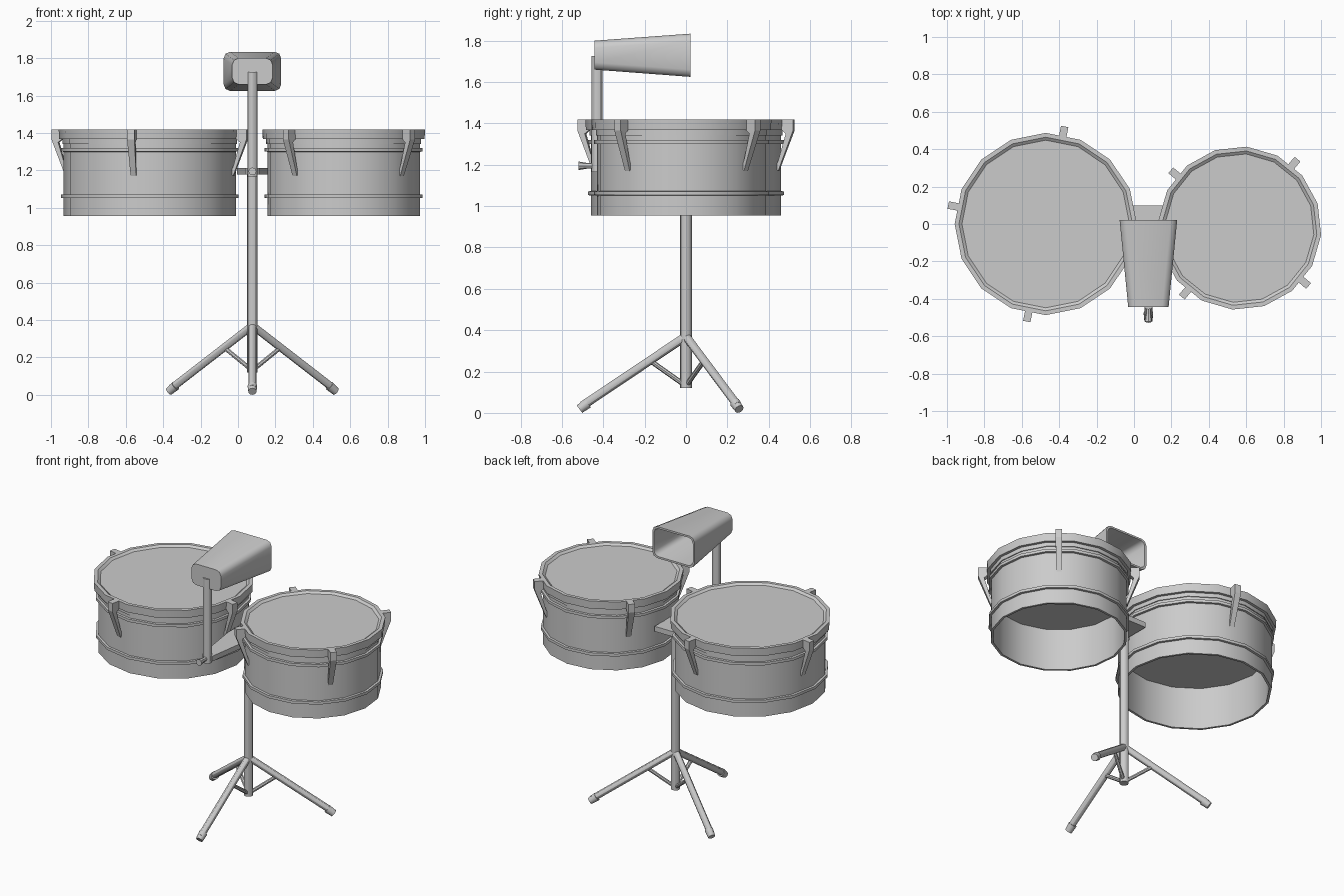
import bpy, bmesh
from math import sin, cos, pi, radians
from mathutils import Vector

if "Cube" in bpy.data.objects:
    bpy.data.objects.remove(bpy.data.objects["Cube"])


def make(name, verts, faces, smooth=True):
    me = bpy.data.meshes.new(name)
    me.from_pydata([tuple(v) for v in verts], [], faces)
    bm = bmesh.new()
    bm.from_mesh(me)
    bmesh.ops.recalc_face_normals(bm, faces=bm.faces)
    bm.to_mesh(me)
    bm.free()
    if smooth:
        me.polygons.foreach_set("use_smooth", [True] * len(me.polygons))
        me.set_sharp_from_angle(angle=radians(30))
    ob = bpy.data.objects.new(name, me)
    bpy.context.scene.collection.objects.link(ob)
    return ob


def ring(name, center, rot, profile, n=16):
    """Closed (r, z) profile revolved around a vertical axis."""
    m = len(profile)
    verts = [(center[0] + r * cos(rot + 2 * pi * i / n),
              center[1] + r * sin(rot + 2 * pi * i / n), z)
             for i in range(n) for r, z in profile]
    faces = [(i * m + j, (i + 1) % n * m + j, (i + 1) % n * m + (j + 1) % m, i * m + (j + 1) % m)
             for i in range(n) for j in range(m)]
    return make(name, verts, faces)


def rod(name, a, b, r1, r2=None, n=12):
    """Capped cylinder or cone between two points."""
    a, b = Vector(a), Vector(b)
    r2 = r1 if r2 is None else r2
    q = (b - a).to_track_quat('Z', 'Y')
    verts = []
    for p, r in ((a, r1), (b, r2)):
        verts += [p + q @ Vector((r * cos(2 * pi * i / n), r * sin(2 * pi * i / n), 0)) for i in range(n)]
    faces = [(i, (i + 1) % n, n + (i + 1) % n, n + i) for i in range(n)]
    faces += [tuple(range(n)), tuple(range(n, 2 * n))]
    return make(name, verts, faces)


def rect(r0, r1, z0, z1):
    return [(r0, z0), (r1, z0), (r1, z1), (r0, z1)]


def drum(name, c, r, rot, lug_angle):
    # shell, head and hoops
    ring(name + "_shell", c, rot, rect(r - 0.015, r, 0.955, 1.385))
    n = 16
    rh = r + 0.003
    head = []
    for z in (1.23, 1.408):
        rr = r - 0.01 if z < 1.3 else rh
        head += [(c[0] + rr * cos(rot + 2 * pi * i / n), c[1] + rr * sin(rot + 2 * pi * i / n), z)
                 for i in range(n)]
    # straight-sided plug keeps the head inside the shell
    head = [(c[0] + (x - c[0]) * (r - 0.01) / (rh if z > 1.3 else r - 0.01),
             c[1] + (y - c[1]) * (r - 0.01) / (rh if z > 1.3 else r - 0.01), z) for x, y, z in head]
    make(name + "_head", head, [(i, (i + 1) % n, n + (i + 1) % n, n + i) for i in range(n)]
         + [tuple(range(n)), tuple(range(n, 2 * n))])
    ring(name + "_hoop", c, rot, [(r - 0.012, 1.368), (r + 0.024, 1.368), (r + 0.027, 1.42),
                                  (r + 0.004, 1.42), (r - 0.012, 1.408)])
    ring(name + "_collar", c, rot, rect(r - 0.005, r + 0.006, 1.342, 1.37))
    for k, z in enumerate((1.062, 1.31)):
        ring(f"{name}_band_{k}", c, rot, [(r - 0.005, z - 0.011), (r + 0.014, z - 0.009),
                                          (r + 0.014, z + 0.009), (r - 0.005, z + 0.011)])
    # tension claws: slanted hook profile extruded sideways
    prof = [(r + 0.01, 1.42), (r + 0.071, 1.42), (r + 0.071, 1.365), (r - 0.003, 1.17),
            (r - 0.018, 1.185), (r - 0.003, 1.22), (r + 0.035, 1.35), (r + 0.01, 1.372)]
    m = len(prof)
    for k in range(4):
        a = radians(lug_angle + 90 * k)
        d, s = Vector((cos(a), sin(a), 0)), Vector((-sin(a), cos(a), 0))
        verts = []
        for side in (-1, 1):
            for p, z in prof:
                w = 0.02 if z > 1.3 else 0.015
                verts.append(Vector((c[0], c[1], z)) + d * p + s * side * w)
        faces = [(j, (j + 1) % m, m + (j + 1) % m, m + j) for j in range(m)]
        # side caps as a strip of quads along the hook
        for o in (0, m):
            faces += [(o, o + 1, o + 6, o + 7), (o + 1, o + 2, o + 6), (o + 2, o + 3, o + 5, o + 6),
                      (o + 3, o + 4, o + 5)]
        make(f"{name}_claw_{k}", verts, faces, smooth=False)


drum("large_drum", (-0.472, 0.0), 0.46, 0, 79)
drum("small_drum", (0.565, -0.022), 0.41, radians(-5), 50)

# stand: pole, tripod legs, feet and braces
X = 0.077
rod("stand_pole", (X, 0, 0.12), (X, 0, 1.2), 0.028)
for k in range(3):
    a = radians(-90 + 120 * k)

    def at(d, z):
        return (X + d * cos(a), d * sin(a), z)
    rod(f"leg_{k}", at(0, 0.37), at(0.50, 0.035), 0.021)
    rod(f"foot_{k}", at(0.475, 0.048), at(0.515, 0.018), 0.026, 0.022)
    rod(f"brace_{k}", at(0, 0.13), at(0.17, 0.25), 0.012, n=8)

# bracket plate joining the drums, post and clamp screw
outline = [(-0.083, 0.1), (0.083, 0.1), (0.083, -0.1), (0.035, -0.43), (-0.035, -0.43), (-0.083, -0.1)]
make("bracket", [(X + x, y, z) for z in (1.178, 1.212) for x, y in outline],
     [(i, (i + 1) % 6, 6 + (i + 1) % 6, 6 + i) for i in range(6)] + [tuple(range(6)), tuple(range(6, 12))],
     smooth=False)
rod("bell_post", (X, -0.43, 1.165), (X, -0.43, 1.725), 0.027)
rod("clamp_screw", (X, -0.43, 1.195), (X, -0.485, 1.195), 0.014, n=8)
rod("clamp_knob", (X, -0.48, 1.195), (X, -0.52, 1.195), 0.014, 0.021, n=8)


# bell: chamfered rectangular loops, hollow and open at the back
def loop(y, hx, z0, z1, ch):
    zc, hz = (z0 + z1) / 2, (z1 - z0) / 2
    pts = []
    for sx, sz, mid in ((1, 1, 0), (-1, 1, 1), (-1, -1, 0), (1, -1, 1)):
        arc = [(hx - ch + ch * cos(t), hz - ch + ch * sin(t)) for t in (0, pi / 4, pi / 2)]
        arc = arc[::-1] if mid else arc
        pts += [(X + sx * px, y, zc + sz * pz) for px, pz in arc]
    return pts


loops = [loop(-0.443, 0.108, 1.66, 1.80, 0.035), loop(0.022, 0.154, 1.625, 1.834, 0.035),
         loop(0.022, 0.142, 1.637, 1.822, 0.03), loop(-0.43, 0.096, 1.672, 1.788, 0.03)]
faces = [(12 * l + i, 12 * l + (i + 1) % 12, 12 * l + 12 + (i + 1) % 12, 12 * l + 12 + i)
         for l in range(3) for i in range(12)]
faces += [tuple(range(12)), tuple(range(36, 48))]
bell = make("bell", [p for l in loops for p in l], faces)
bell.data.set_sharp_from_angle(angle=radians(50))
